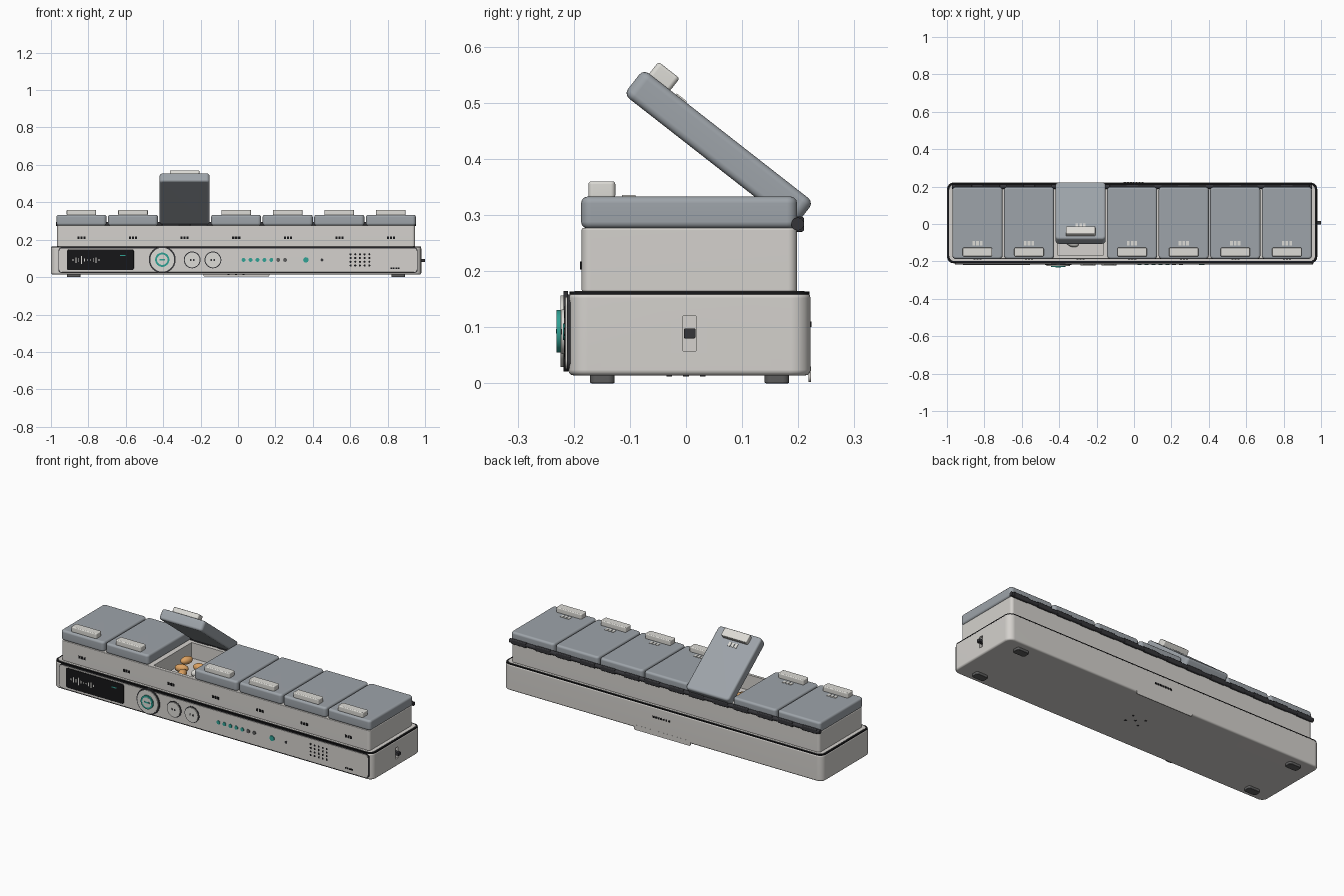
import bpy, bmesh, math
from mathutils import Matrix, Vector

if "Cube" in bpy.data.objects:
    bpy.data.objects.remove(bpy.data.objects["Cube"])


def material(name, rgb):
    m = bpy.data.materials.new(name)
    m.diffuse_color = (*rgb, 1)
    m.use_nodes = True
    m.node_tree.nodes["Principled BSDF"].inputs["Base Color"].default_value = m.diffuse_color
    return m


BODY = material("warm_light_grey", (0.66, 0.64, 0.61))
LID = material("cool_grey", (0.34, 0.37, 0.40))
CREAM = material("pale_grey", (0.72, 0.71, 0.67))
DARK = material("charcoal", (0.035, 0.035, 0.04))
BLACK = material("black", (0.008, 0.008, 0.009))
FOOT = material("rubber_grey", (0.11, 0.11, 0.11))
TEAL = material("teal", (0.03, 0.36, 0.30))
PILL = material("tan_orange", (0.72, 0.36, 0.12))


def finish(bm, name, mat, matrix=None):
    if matrix:
        bm.transform(matrix)
    bmesh.ops.recalc_face_normals(bm, faces=bm.faces)
    me = bpy.data.meshes.new(name)
    bm.to_mesh(me)
    bm.free()
    me.materials.append(mat)
    ob = bpy.data.objects.new(name, me)
    bpy.context.collection.objects.link(ob)
    return smooth(ob)


def smooth(ob):
    for p in ob.data.polygons:
        p.use_smooth = True
    ob.data.set_sharp_from_angle(angle=math.radians(40))
    return ob


def add_box(bm, xs, ys, zs):
    lo, hi = Vector((xs[0], ys[0], zs[0])), Vector((xs[1], ys[1], zs[1]))
    m = Matrix.Translation((lo + hi) / 2) @ Matrix.Diagonal((*(hi - lo), 1))
    bmesh.ops.create_cube(bm, size=1, matrix=m)


def rbox(name, xs, ys, zs, mat, corner=0, edge=0, axis=2, matrix=None):
    """Box with corners rounded around one axis, then its cap rims softened."""
    bm = bmesh.new()
    add_box(bm, xs, ys, zs)
    if corner:
        es = [e for e in bm.edges
              if abs((e.verts[0].co - e.verts[1].co).normalized()[axis]) > 0.9]
        bmesh.ops.bevel(bm, geom=es, offset=corner, segments=4, profile=0.5, affect='EDGES')
    if edge:
        bm.normal_update()
        es = [e for e in bm.edges
              if sum(abs(f.normal[axis]) > 0.9 for f in e.link_faces) == 1]
        bmesh.ops.bevel(bm, geom=es, offset=edge, segments=3, profile=0.5, affect='EDGES')
    ob = finish(bm, name, mat, matrix)
    if corner or edge:
        ob.modifiers.new("even_shading", 'WEIGHTED_NORMAL').keep_sharp = True
    return ob


def boxes(name, items, mat, matrix=None):
    """Several plain boxes joined as one object."""
    bm = bmesh.new()
    for b in items:
        add_box(bm, *b)
    return finish(bm, name, mat, matrix)


def discs(name, centres, r, y0, y1, mat, sides=32):
    """Round pieces facing the front, joined as one object."""
    bm = bmesh.new()
    for x, z in centres:
        m = Matrix.Translation((x, (y0 + y1) / 2, z)) @ Matrix.Rotation(math.pi / 2, 4, 'X')
        bmesh.ops.create_cone(bm, cap_ends=True, segments=sides, radius1=r, radius2=r,
                              depth=abs(y1 - y0), matrix=m)
    return finish(bm, name, mat)


def cut(ob, xs, ys, zs):
    cutter = rbox("cutter", xs, ys, zs, BODY)
    cutter.hide_render = True
    mod = ob.modifiers.new("cut", 'BOOLEAN')
    mod.operation, mod.solver, mod.object = 'DIFFERENCE', 'EXACT', cutter
    bpy.context.view_layer.objects.active = ob
    bpy.ops.object.modifier_move_to_index(modifier="cut", index=0)
    bpy.ops.object.modifier_apply(modifier="cut")
    bpy.data.objects.remove(cutter)
    smooth(ob)


CENTRES = [-0.837 + 0.2757 * i for i in range(7)]
OPEN = 2
ox = CENTRES[OPEN]

# Base with side slot and slide switch
base = rbox("base", (-1.0, 0.98), (-0.21, 0.222), (0.014, 0.162), BODY, 0.035, 0.01)
cut(base, (0.966, 1.02), (-0.005, 0.018), (0.058, 0.12))
rbox("slide_switch", (0.96, 1.0), (-0.004, 0.017), (0.08, 0.098), DARK, 0.003, 0.002, 0)
rbox("base_seam", (-0.998, 0.978), (-0.208, 0.22), (0.158, 0.1635), BLACK, 0.034)
rbox("base_deck", (-0.988, 0.968), (-0.199, 0.211), (0.16, 0.165), BODY, 0.028)

# Feet, rear tab and underside holes
for x in (-0.878, 0.857):
    for y in (-0.149, 0.162):
        rbox("foot", (x - 0.037, x + 0.037), (y - 0.022, y + 0.022), (0, 0.02), FOOT, 0.012, 0.003)
rbox("rear_tab", (-0.185, 0.168), (0.218, 0.2225), (0.002, 0.03), BODY, 0.01, 0, 1)
boxes("rear_marking", [((-0.055 + 0.016 * i, -0.044 + 0.016 * i), (0.221, 0.2235), (0.1, 0.11))
                       for i in range(7)], BLACK)
boxes("underside_vents", [((-0.015 + x, -0.005 + x), (y - 0.005, y + 0.005), (0.0125, 0.016))
                          for x, y in ((0, 0), (0.04, 0.03), (-0.04, 0.03), (0.04, -0.03), (-0.04, -0.03))], DARK)

# Front control panel
rbox("panel_gasket", (-0.961, 0.961), (-0.2125, -0.2), (0.022, 0.158), DARK, 0.018, 0, 1)
rbox("front_panel", (-0.957, 0.957), (-0.2155, -0.2), (0.026, 0.154), BODY, 0.016, 0.001, 1)
rbox("display", (-0.915, -0.557), (-0.2185, -0.21), (0.037, 0.147), BLACK, 0.01, 0.001, 1)
bars = [0.012, 0.03, 0.02, 0.042, 0.016, 0.006, 0.006, 0.02, 0.03, 0.012]
boxes("display_wave", [((-0.885 + 0.0155 * i, -0.88 + 0.0155 * i), (-0.2195, -0.217),
                        (0.091 - h / 2, 0.091 + h / 2)) for i, h in enumerate(bars)], CREAM)
boxes("display_status", [((-0.632, -0.602), (-0.2195, -0.217), (0.113, 0.119))], TEAL)

# Main dial and two side buttons
for name, r, y, mat in (("dial_surround", 0.072, -0.2185, DARK), ("dial_face", 0.064, -0.2235, CREAM),
                        ("dial_ring", 0.038, -0.2305, TEAL), ("dial_cap", 0.028, -0.2312, CREAM)):
    discs(name, [(-0.405, 0.093)], r, -0.21, y, mat, 48)
boxes("dial_mark", [((-0.421, -0.389), (-0.2318, -0.229), (0.089, 0.097))], TEAL)
side = [(-0.245, 0.092), (-0.134, 0.092)]
discs("button_surrounds", side, 0.045, -0.21, -0.2175, DARK)
discs("button_faces", side, 0.04, -0.21, -0.222, CREAM)
boxes("button_marks", [((x + d - 0.004, x + d + 0.004), (-0.2226, -0.22), (0.087, 0.097))
                       for x, _ in side for d in (-0.008, 0.008)], DARK)

# Indicator lights, microphone hole and speaker grille
discs("lights_on", [(0.03 + 0.037 * i, 0.092) for i in range(5)], 0.0105, -0.21, -0.219, TEAL, 16)
discs("lights_off", [(0.03 + 0.037 * i, 0.092) for i in (5, 6)], 0.0105, -0.21, -0.219, FOOT, 16)
discs("power_light", [(0.363, 0.092)], 0.0145, -0.21, -0.2195, TEAL, 20)
discs("microphone", [(0.449, 0.092)], 0.0075, -0.21, -0.217, DARK, 16)
discs("speaker_holes", [(0.602 + 0.025 * i, 0.062 + 0.02 * j) for i in range(5) for j in range(4)],
      0.0058, -0.21, -0.2162, BLACK, 10)
boxes("panel_marking", [((0.815 + 0.013 * i, 0.825 + 0.013 * i), (-0.2162, -0.213), (0.043, 0.052))
                        for i in range(4)], BLACK)

# Compartment tray with one open well
tray = rbox("tray", (-0.967, 0.947), (-0.186, 0.198), (0.163, 0.277), BODY, 0.016, 0.004)
cut(tray, (ox - 0.12, ox + 0.12), (-0.168, 0.168), (0.19, 0.3))
boxes("day_marks", [((x + d - 0.005, x + d + 0.006), (-0.1885, -0.184), (0.203, 0.217))
                    for x in CENTRES for d in (-0.016, 0, 0.016)], BLACK)

# Pills lying in the open well
for px, py, pz, ang, mat in ((-0.35, 0.0, 0.212, 20, PILL), (-0.31, -0.05, 0.212, 110, PILL),
                             (-0.34, 0.03, 0.248, 70, PILL), (-0.25, 0.0, 0.212, 50, CREAM),
                             (-0.33, -0.1, 0.208, 160, CREAM), (-0.28, 0.06, 0.212, 10, PILL)):
    pill = bmesh.new()
    bmesh.ops.create_uvsphere(pill, u_segments=20, v_segments=12, radius=1)
    finish(pill, "pill", mat, Matrix.Translation((px, py, pz))
           @ Matrix.Rotation(math.radians(ang), 4, 'Z') @ Matrix.Diagonal((0.036, 0.022, 0.021, 1)))

# Lids with latch tabs and raised marks; one lid swings open about the hinge
pivot = Vector((0, 0.198, 0.285))
swing = (Matrix.Translation(pivot) @ Matrix.Rotation(math.radians(-38), 4, 'X')
         @ Matrix.Translation(-pivot))
for i, x in enumerate(CENTRES):
    m = swing if i == OPEN else None
    rbox("lid", (x - 0.134, x + 0.134), (-0.187, 0.198), (0.276, 0.333), LID, 0.018, 0.012, 2, m)
    rbox("latch_tab", (x - 0.079, x + 0.079), (-0.174, -0.126), (0.33, 0.36), CREAM, 0.008, 0.005, 2, m)
    boxes("lid_marks", [((x + d - 0.007, x + d + 0.007), (-0.114, -0.09), (0.331, 0.3355))
                        for d in (-0.02, 0, 0.02)], CREAM, m)

# Hinge rod and knuckles along the back
rod = bmesh.new()
bmesh.ops.create_cone(rod, cap_ends=True, segments=20, radius1=0.0115, radius2=0.0115, depth=1.925,
                      matrix=Matrix.Translation((-0.01, 0.199, 0.284)) @ Matrix.Rotation(math.pi / 2, 4, 'Y'))
finish(rod, "hinge_rod", DARK)
for x in CENTRES:
    for d in (-0.075, 0.075):
        rbox("hinge_knuckle", (x + d - 0.045, x + d + 0.045), (0.186, 0.2105), (0.27, 0.297),
             DARK, 0.005, 0.002, 0)
